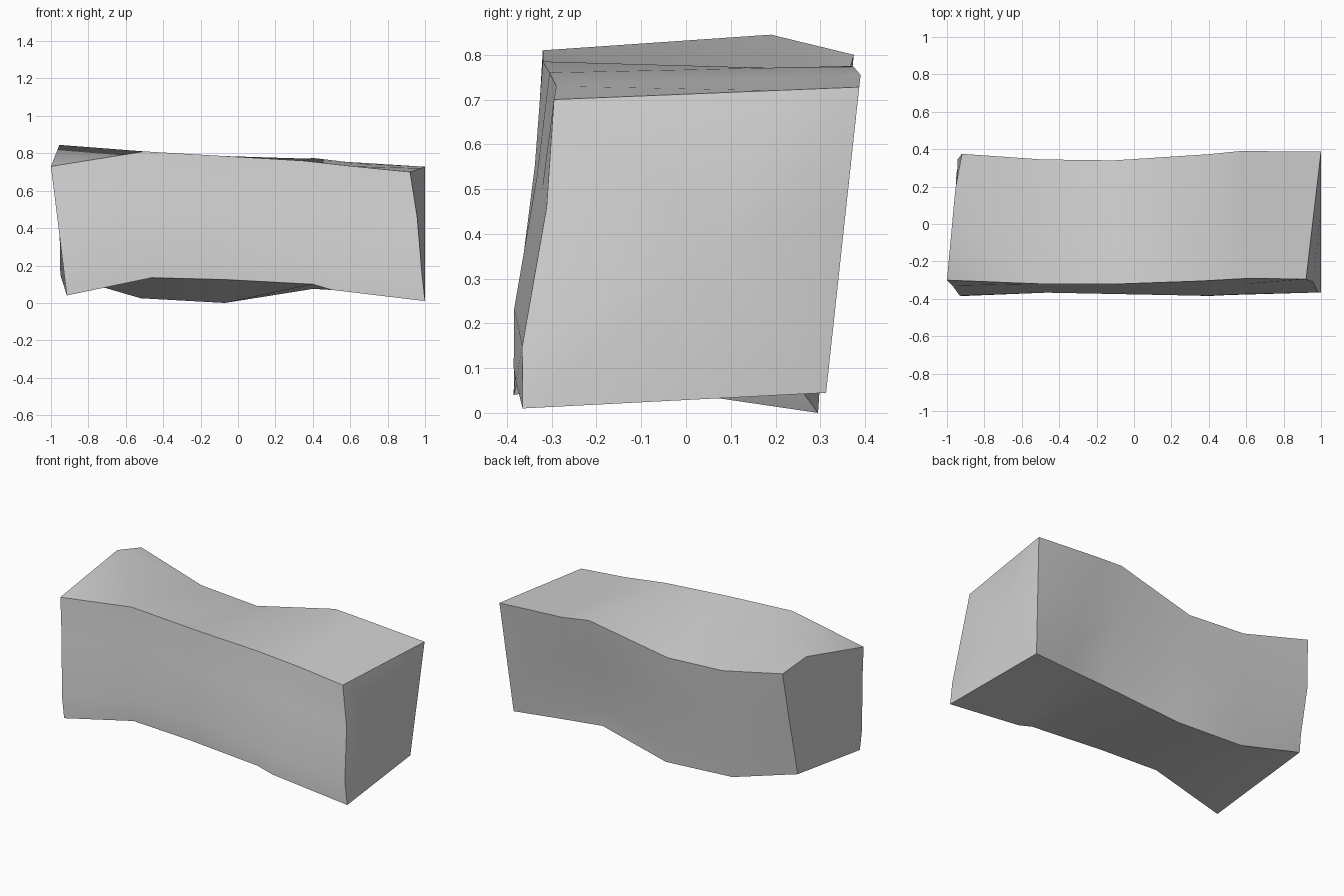
import bpy
import bmesh
from mathutils import Vector

default_cube = bpy.data.objects.get("Cube")
if default_cube:
    bpy.data.objects.remove(default_cube, do_unlink=True)

# Plain stone grey
stone = bpy.data.materials.new("light_grey_stone")
stone.use_nodes = True
grey = (0.64, 0.64, 0.64, 1.0)
stone.diffuse_color = grey
stone.node_tree.nodes["Principled BSDF"].inputs["Base Color"].default_value = grey

# The four long edges of the worn block, each running from -x to +x
front_bottom = [(-.915, -.385, .04), (-.46, -.36, .135), (-.07, -.37, .125),
                (.4, -.385, .1), (.5, -.38, .07), (1, -.365, .01)]
front_top = [(-1, -.3, .73), (-.5, -.32, .81), (-.07, -.32, .785),
             (.35, -.305, .76), (.62, -.29, .73), (.92, -.295, .7)]
back_top = [(-.92, .375, .8), (-.49, .345, .693), (-.11, .34, .67),
            (.4, .373, .775), (.57, .39, .755), (1, .387, .728)]
back_bottom = [(-.95, .27, .15), (-.52, .29, .025), (-.07, .295, 0),
               (.4, .24, .075), (.68, .275, .06), (.955, .313, .045)]
end_centres = {0: (-.955, 0, .45), -1: (1, .08, .38)}


def between(rail_a, rail_b, factor):
    """Rail running between two others."""
    return [Vector(a).lerp(Vector(b), factor) for a, b in zip(rail_a, rail_b)]


front_middle = between(front_bottom, front_top, 0.2)
front_upper = between(front_bottom, front_top, 0.65)
back_middle = between(back_bottom, back_top, 0.16)
back_upper = between(back_middle, back_top, 0.5)
top_middle = between(front_top, back_top, 0.72)

# Worn spots: raised corner on top, swollen lower front, hollow low on the back
top_middle[0] = Vector((-.955, .19, .845))
back_middle[3].y -= .02
back_upper[0] += Vector((-.01, .015, 0))
front_upper[-1] += Vector((.01, .008, 0))
for point in front_middle:
    point.y -= .015

rails = [front_bottom, front_middle, front_upper, front_top, top_middle,
         back_top, back_upper, back_middle, back_bottom]

# Skin the rails into a closed block
bm = bmesh.new()
grid = [[bm.verts.new(point) for point in rail] for rail in rails]
for index, rail in enumerate(grid):
    following = grid[(index + 1) % len(grid)]
    for step in range(len(rail) - 1):
        bm.faces.new((rail[step], rail[step + 1],
                      following[step + 1], following[step]))

# Close both ends with a slightly bulging fan
for end, centre in end_centres.items():
    hub = bm.verts.new(centre)
    for index, rail in enumerate(grid):
        bm.faces.new((hub, rail[end], grid[(index + 1) % len(grid)][end]))

# Slanted crease: ridge to the raised corner
bmesh.ops.connect_verts(bm, verts=[grid[3][1], grid[4][0]])

bmesh.ops.recalc_face_normals(bm, faces=bm.faces[:])
mesh = bpy.data.meshes.new("stone_block")
bm.to_mesh(mesh)
bm.free()
mesh.materials.append(stone)

block = bpy.data.objects.new("stone_block", mesh)
bpy.context.collection.objects.link(block)

# Soft faces with crisp outer edges
bpy.ops.object.select_all(action="DESELECT")
block.select_set(True)
bpy.context.view_layer.objects.active = block
bpy.ops.object.shade_smooth_by_angle(angle=0.8)
